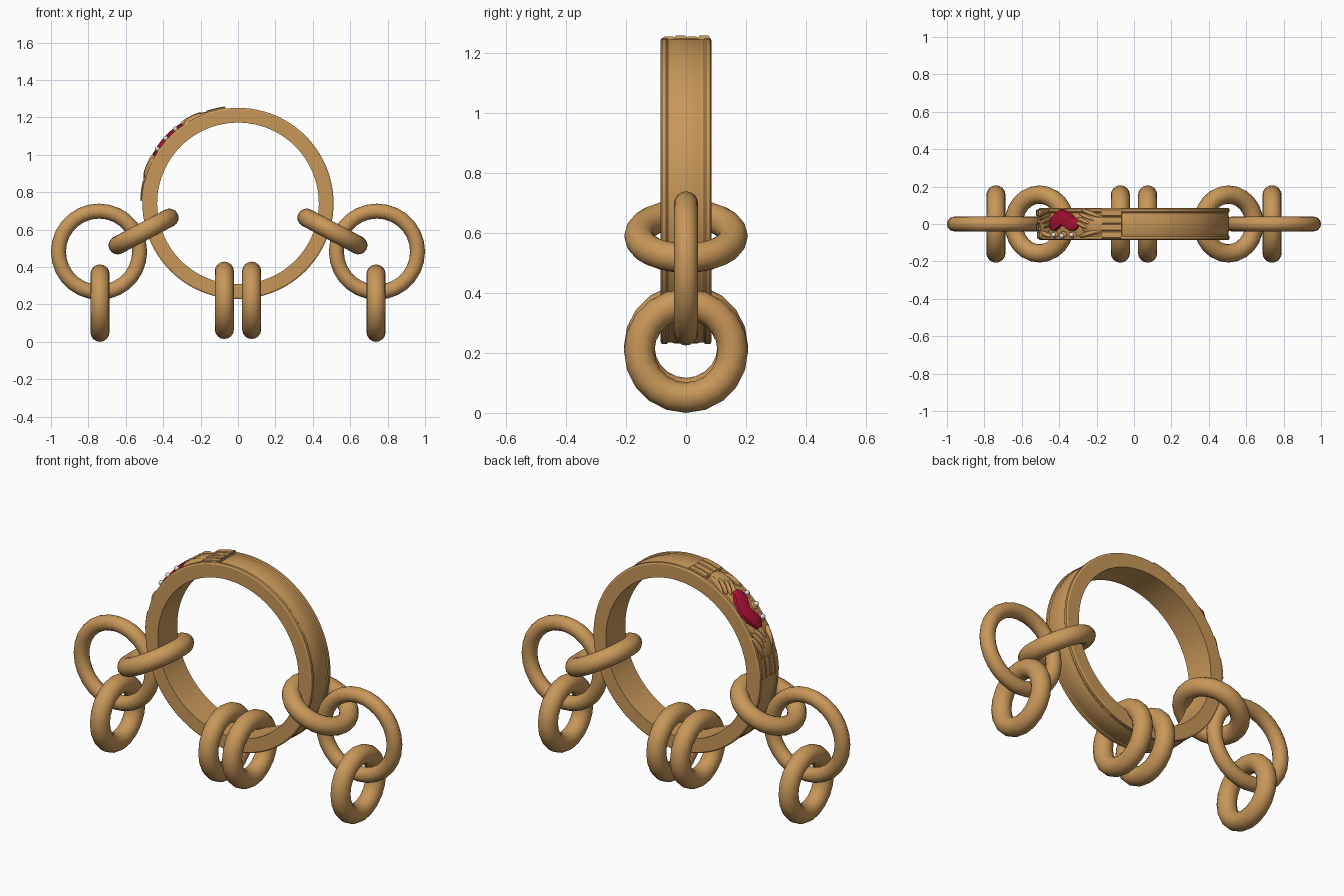
import bpy, bmesh
from math import sin, cos, radians, pi
from mathutils import Vector, Matrix

cube = bpy.data.objects.get("Cube")
if cube:
    bpy.data.objects.remove(cube, do_unlink=True)


def material(name, rgb):
    m = bpy.data.materials.new(name)
    m.use_nodes = True
    m.diffuse_color = (*rgb, 1)
    m.node_tree.nodes["Principled BSDF"].inputs["Base Color"].default_value = (*rgb, 1)
    return m


GOLD = material("gold", (0.58, 0.31, 0.1))
RED = material("red", (0.42, 0.006, 0.035))
PEARL = material("pearl", (0.8, 0.74, 0.72))

CENTRE_Z, RADIUS, MID_ANGLE = 0.74, 0.508, radians(138)


def finish(bm, name, mat, angle=35):
    bmesh.ops.recalc_face_normals(bm, faces=bm.faces)
    mesh = bpy.data.meshes.new(name)
    bm.to_mesh(mesh)
    bm.free()
    mesh.materials.append(mat)
    ob = bpy.data.objects.new(name, mesh)
    bpy.context.collection.objects.link(ob)
    smooth(ob, angle)
    return ob


def smooth(ob, angle):
    bpy.ops.object.select_all(action='DESELECT')
    ob.select_set(True)
    bpy.context.view_layer.objects.active = ob
    bpy.ops.object.shade_smooth_by_angle(angle=radians(angle))


def wrap(bm):
    """Bend flat (along, across, height) coordinates around the band."""
    for v in bm.verts:
        s, y, h = v.co
        a = MID_ANGLE - s / RADIUS
        r = RADIUS + h
        v.co = (r * cos(a), y, CENTRE_Z + r * sin(a))


def link(name, loc, rot, major, minor, segments):
    bpy.ops.mesh.primitive_torus_add(
        location=loc, rotation=[radians(a) for a in rot], major_radius=major,
        minor_radius=minor, major_segments=segments, minor_segments=16)
    ob = bpy.context.object
    ob.name = name
    ob.data.materials.append(GOLD)
    smooth(ob, 40)


# Main band: cross-section with raised rims, spun round the y axis
half = [(0.432, 0.085), (0.503, 0.085), (0.511, 0.08), (0.511, 0.066),
        (0.506, 0.06), (0.506, 0.045), (0.508, 0.04)]
profile = half + [(r, -y) for r, y in reversed(half)]
bm = bmesh.new()
verts = [bm.verts.new((r, y, CENTRE_Z)) for r, y in profile]
edges = [bm.edges.new((verts[i], verts[i - 1])) for i in range(len(verts))]
bmesh.ops.spin(bm, geom=verts + edges, cent=(0, 0, CENTRE_Z), axis=(0, 1, 0),
               angle=2 * pi, steps=96, use_merge=True)
bmesh.ops.remove_doubles(bm, verts=bm.verts, dist=0.0005)
finish(bm, "main_band", GOLD, 25)

# Hanging links, mirrored to both sides
for side, d in (("right", -1), ("left", 1)):
    link(side + "_tilted_link", (d * 0.505, 0, 0.59), (0, d * 28, 0), 0.157, 0.049, 24)
    link(side + "_large_link", (d * 0.743, 0, 0.482), (90, 0, 0), 0.217, 0.04, 28)
    link(side + "_end_link", (d * 0.738, 0, 0.207), (0, 90, 0), 0.156, 0.051, 20)
    link(side + "_lower_link", (d * 0.073, 0, 0.222), (0, 90, 0), 0.156, 0.051, 20)


def strip(name, s0, s1, y0, y1, h):
    """Thin chamfered block following the band."""
    bm = bmesh.new()
    n, c = 6, 0.004
    section = [(y0, -0.01), (y0, h - c), (y0 + c, h), (y1 - c, h), (y1, h - c), (y1, -0.01)]
    rows = [[bm.verts.new((s0 + (s1 - s0) * i / n, y, z)) for y, z in section]
            for i in range(n + 1)]
    for a, b in zip(rows, rows[1:]):
        for j in range(len(section)):
            bm.faces.new((a[j - 1], a[j], b[j], b[j - 1]))
    bm.faces.new(rows[0])
    bm.faces.new(rows[-1])
    wrap(bm)
    finish(bm, name, GOLD, 30)


def ridge(name, start, end, width, height):
    """Rounded finger-like ridge lying on the band."""
    bm = bmesh.new()
    bmesh.ops.create_uvsphere(bm, u_segments=16, v_segments=8, radius=1)
    a, b = Vector((*start, 0)), Vector((*end, 0))
    run = b - a
    turn = Vector((1, 0)).angle_signed(run.xy)
    bm.transform(Matrix.Translation((a + b) / 2) @ Matrix.Rotation(-turn, 4, 'Z')
                 @ Matrix.Diagonal((run.length / 2, width, height, 1)))
    wrap(bm)
    finish(bm, name, GOLD, 60)


# Two relief hands with pleated cuffs, reaching towards the heart
for side, d in (("upper", 1), ("lower", -1)):
    for i in range(4):
        y = -0.076 + i * 0.039
        strip(f"{side}_cuff_pleat_{i + 1}", d * 0.256, d * 0.357, y, y + 0.037,
              0.012 + 0.003 * (i % 2))
    strip(side + "_cuff_base", d * 0.25, d * 0.36, -0.078, 0.08, 0.009)
    ridge(side + "_palm", (d * 0.27, 0.0), (d * 0.125, 0.0), 0.06, 0.018)
    for i in range(4):
        ridge(f"{side}_finger_{i + 1}", (d * (0.25 - i * 0.022), 0.035 - i * 0.02),
              (d * (0.13 - i * 0.014), 0.078 - i * 0.022), 0.011, 0.024)
    ridge(side + "_thumb", (d * 0.24, -0.035), (d * 0.115, -0.068), 0.014, 0.022)

# Heart with a gently domed top
outline = [(0, 0.08), (0.045, 0.064), (0.085, 0.038), (0.111, 0.012), (0.112, -0.015),
           (0.092, -0.033), (0.062, -0.036), (0.03, -0.022), (0, -0.004)]
outline += [(-x, y) for x, y in outline[-2:0:-1]]
bm = bmesh.new()
rings = [[bm.verts.new((x * k, 0.035 + (y - 0.035) * k, h)) for x, y in outline]
         for k, h in ((1, -0.01), (1, 0.014), (0.94, 0.019), (0.6, 0.021), (0.3, 0.022))]
for a, b in zip(rings, rings[1:]):
    for j in range(len(outline)):
        bm.faces.new((a[j - 1], a[j], b[j], b[j - 1]))
bm.faces.new(rings[-1])
bm.faces.new(rings[0])
wrap(bm)
finish(bm, "heart", RED, 40)

# Crown of three pearls beside the heart
for i in range(3):
    bm = bmesh.new()
    bmesh.ops.create_uvsphere(bm, u_segments=16, v_segments=10, radius=0.013)
    bm.transform(Matrix.Translation(((i - 1) * 0.07, -0.058 - 0.005 * (i == 1), 0.012)))
    wrap(bm)
    finish(bm, f"pearl_{i + 1}", PEARL, 60)
    ridge(f"pearl_setting_{i + 1}", ((i - 1) * 0.07 - 0.024, -0.058),
          ((i - 1) * 0.07 + 0.024, -0.058), 0.018, 0.008)
